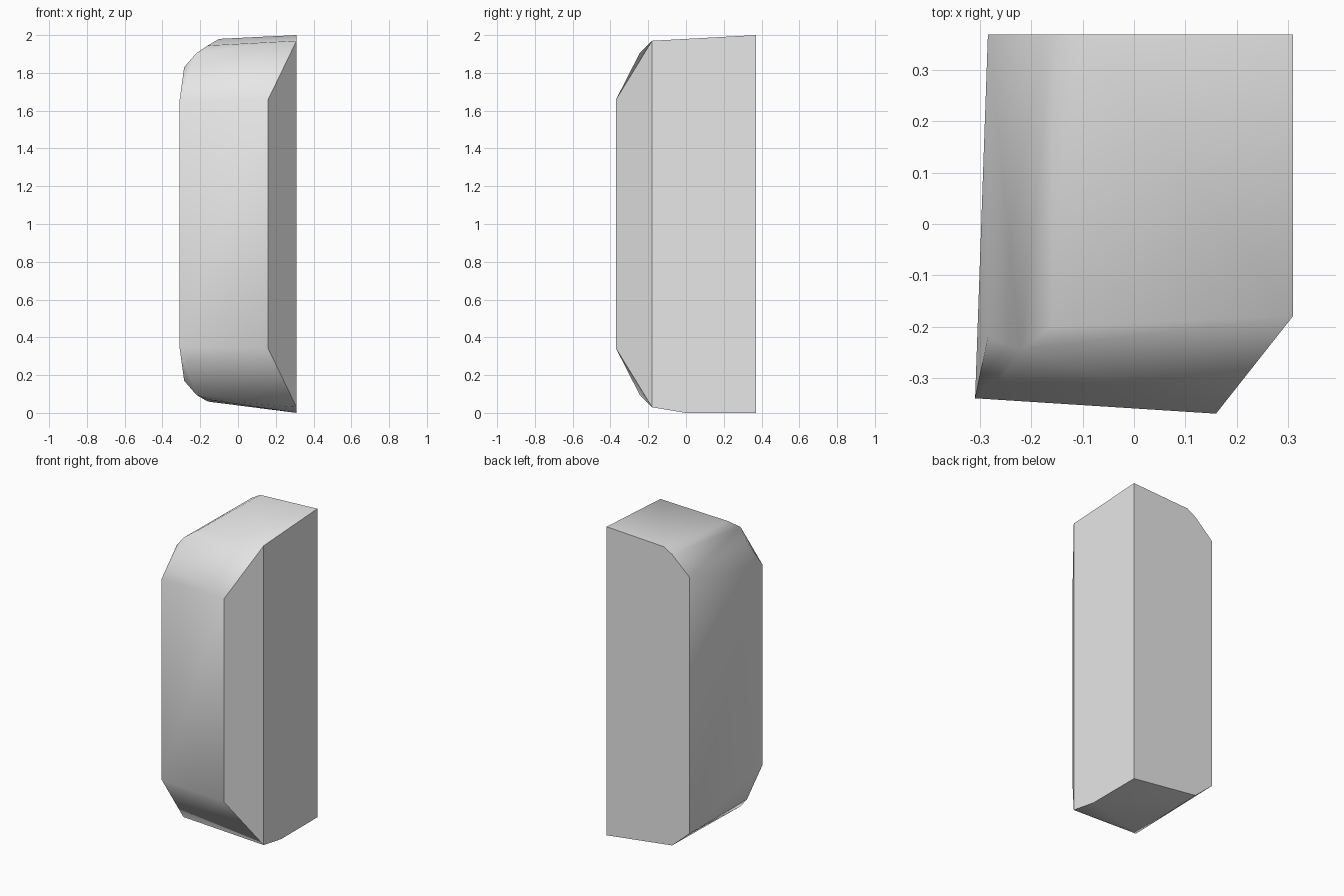
import bpy, bmesh, math
from mathutils import Vector

cube = bpy.data.objects.get("Cube")
if cube:
    bpy.data.objects.remove(cube, do_unlink=True)

# Plain grey surface
grey = bpy.data.materials.new("plain_grey")
grey.use_nodes = True
colour = (0.8, 0.8, 0.8, 1)
grey.diffuse_color = colour
grey.node_tree.nodes["Principled BSDF"].inputs["Base Color"].default_value = colour

# Corners shared by both ends, given for the upper half
rounded = [(0.16, -0.37, 1.66), (-0.31, -0.34, 1.65), (-0.27, -0.32, 1.73),
           (-0.22, -0.245, 1.905), (-0.285, -0.22, 1.83), (-0.285, 0.37, 1.83),
           (0.31, -0.18, 1.97)]
# Gently sloping top and its rolled edge
top = [(0.31, 0.37, 2.0), (-0.1, 0.37, 1.98), (-0.16, 0.37, 1.945),
       (-0.16, -0.2, 1.945)]
# Bottom with a small rise toward the front
bottom = [(0.31, 0.0, 0.0), (0.31, 0.37, 0.0), (-0.16, 0.37, 0.06),
          (-0.16, -0.2, 0.07)]

points = rounded + [(x, y, 2 - z) for x, y, z in rounded] + top + bottom

# Wrap the corners in one closed block
bm = bmesh.new()
for p in points:
    bm.verts.new(Vector(p))
bmesh.ops.convex_hull(bm, input=bm.verts[:])
loose = [v for v in bm.verts if not v.link_faces]
bmesh.ops.delete(bm, geom=loose, context='VERTS')
bmesh.ops.dissolve_limit(bm, angle_limit=math.radians(1),
                         verts=bm.verts[:], edges=bm.edges[:])
bmesh.ops.recalc_face_normals(bm, faces=bm.faces[:])

mesh = bpy.data.meshes.new("chamfered_block")
bm.to_mesh(mesh)
bm.free()
mesh.materials.append(grey)
block = bpy.data.objects.new("chamfered_block", mesh)
bpy.context.collection.objects.link(block)

# Soft rolls, crisp main edges
bpy.ops.object.select_all(action='DESELECT')
block.select_set(True)
bpy.context.view_layer.objects.active = block
bpy.ops.object.shade_smooth_by_angle(angle=math.radians(38))
